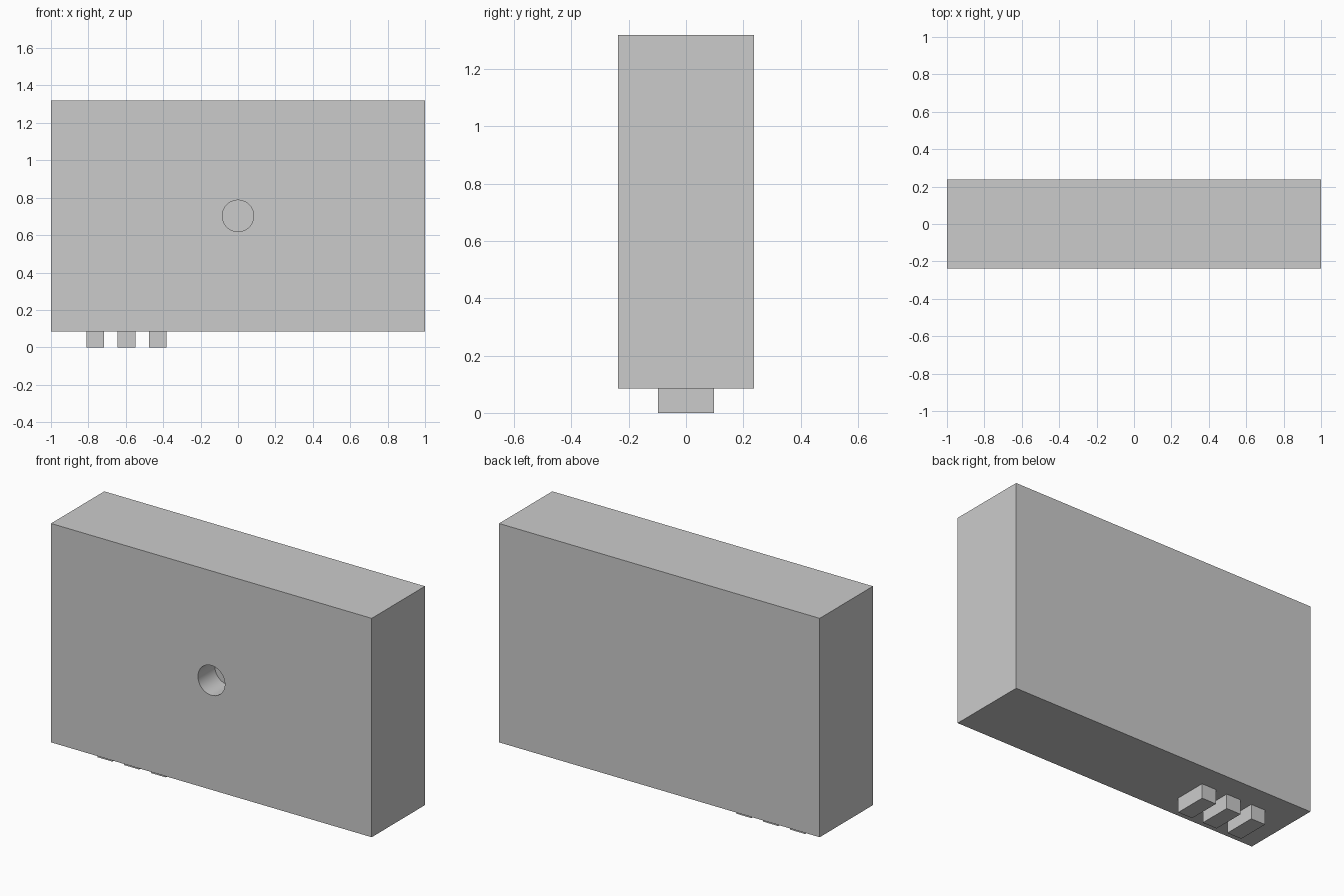
import bpy
import math

if "Cube" in bpy.data.objects:
    bpy.data.objects.remove(bpy.data.objects["Cube"])


def box(name, x, y, z):
    """Box from (min, max) pairs on each axis."""
    bpy.ops.mesh.primitive_cube_add(
        size=1, location=[(a + b) / 2 for a, b in (x, y, z)])
    ob = bpy.context.object
    ob.name = name
    ob.scale = [b - a for a, b in (x, y, z)]
    bpy.ops.object.transform_apply(location=False, rotation=False, scale=True)
    return ob


HALF_DEPTH, BASE, TOP = 0.237, 0.086, 1.32
HOLE_RADIUS, HOLE_DEPTH = 0.084, 0.15

# Main block
body = box("body", (-1, 1), (-HALF_DEPTH, HALF_DEPTH), (BASE, TOP))

# Blind round hole in the middle of the front
bpy.ops.mesh.primitive_cylinder_add(
    vertices=64, radius=HOLE_RADIUS, depth=2 * HOLE_DEPTH,
    location=(0, -HALF_DEPTH, (BASE + TOP) / 2), rotation=(math.pi / 2, 0, 0))
cutter = bpy.context.object
cutter.name = "hole_cutter"
cutter.hide_render = True

cut = body.modifiers.new("front_hole", 'BOOLEAN')
cut.operation = 'DIFFERENCE'
cut.solver = 'EXACT'
cut.object = cutter
bpy.ops.object.select_all(action='DESELECT')
body.select_set(True)
bpy.context.view_layer.objects.active = body
bpy.ops.object.modifier_apply(modifier=cut.name)
bpy.data.objects.remove(cutter, do_unlink=True)
bpy.ops.object.shade_smooth_by_angle(angle=math.radians(30))

# Three connector prongs under the left end
for i in range(3):
    cx = -0.763 + i * 0.167
    box(f"prong_{i + 1}", (cx - 0.047, cx + 0.047), (-0.097, 0.097), (0, BASE))
